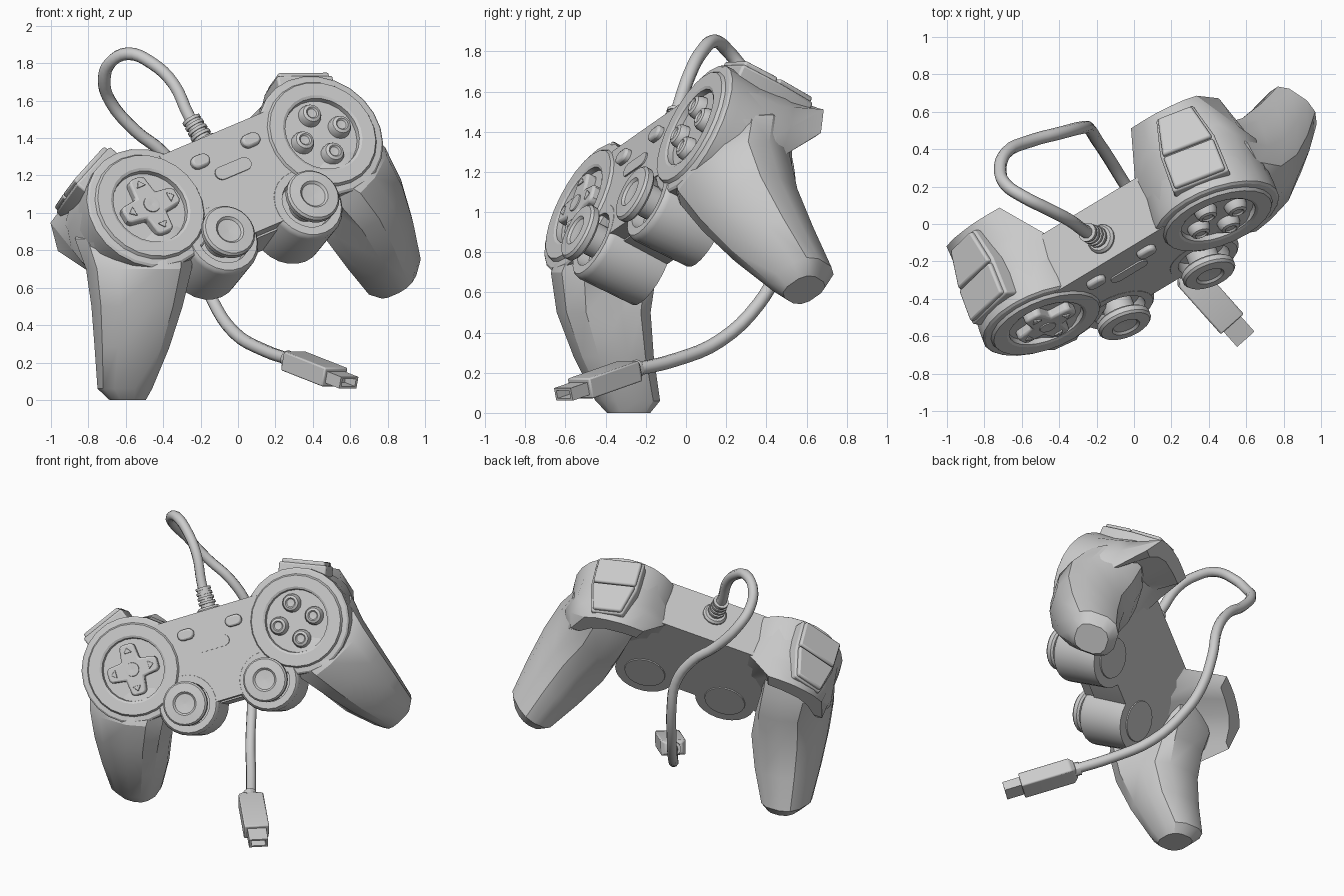
import bpy, bmesh
from math import sin, cos, pi, radians
from mathutils import Matrix, Vector

if "Cube" in bpy.data.objects:
    bpy.data.objects.remove(bpy.data.objects["Cube"])

# Controller frame: u along the face, v up the face, w out of the face
M = Matrix(((0.805, -0.497, 0.325, -0.005), (0.485, 0.240, -0.840, -0.265),
            (0.340, 0.834, 0.435, 1.235), (0, 0, 0, 1)))
FLIP = Matrix.Diagonal((-1, 1, 1, 1))
SIDES = (("right", M), ("left", M @ FLIP))


def make(name, verts, faces, mat=M, bevel=0, angle=30):
    me = bpy.data.meshes.new(name)
    me.from_pydata([mat @ Vector(v) for v in verts], [], faces)
    bm = bmesh.new()
    bm.from_mesh(me)
    bmesh.ops.remove_doubles(bm, verts=bm.verts, dist=0.0005)
    bmesh.ops.recalc_face_normals(bm, faces=bm.faces)
    bm.to_mesh(me)
    bm.free()
    ob = bpy.data.objects.new(name, me)
    bpy.context.collection.objects.link(ob)
    if bevel:
        m = ob.modifiers.new("bevel", 'BEVEL')
        m.width, m.segments, m.limit_method, m.angle_limit = bevel, 2, 'ANGLE', radians(35)
    bpy.ops.object.select_all(action='DESELECT')
    ob.select_set(True)
    bpy.context.view_layer.objects.active = ob
    bpy.ops.object.shade_smooth_by_angle(angle=radians(angle))
    return ob


def loft(name, rings, mat=M, bevel=0, angle=30):
    n = len(rings[0])
    faces = [(i * n + j, i * n + (j + 1) % n, (i + 1) * n + (j + 1) % n, (i + 1) * n + j)
             for i in range(len(rings) - 1) for j in range(n)]
    faces += [tuple(range(n)), tuple(range((len(rings) - 1) * n, len(rings) * n))]
    return make(name, [p for r in rings for p in r], faces, mat, bevel, angle)


def lathe(name, profile, at, mat=M, n=24, angle=30):
    # profile of (radius, w) turned about the w axis
    t = mat @ Matrix.Translation(at)
    return loft(name, [[(r * cos(2 * pi * k / n), r * sin(2 * pi * k / n), w) for k in range(n)]
                       for r, w in profile], t, 0, angle)


def prism(name, poly, w0, w1, mat=M, bevel=0):
    return loft(name, [[(u, v, w) for u, v in poly] for w in (w0, w1)], mat, bevel)


def pill(cu, cv, hl, r, n=8):
    return [(cu + s * hl + r * cos(a), cv + r * sin(a))
            for s, a0 in ((1, -pi / 2), (-1, pi / 2)) for a in [a0 + pi * k / n for k in range(n + 1)]]


# Central face plate and rear shell
half = [(0.36, 0.24), (0.36, -0.12), (0.13, -0.2), (0.11, -0.36)]
prism("face_plate", half + [(-u, v) for u, v in reversed(half)], -0.2, -0.02)
back = [(0.5, 0.24), (0.55, -0.25), (0.42, -0.34), (0.1, -0.37)]
prism("rear_shell", back + [(-u, v) for u, v in reversed(back)], -0.36, -0.1)

# Shoulder rings: round at the face, thin curved lip at the back
ang = [radians(145 - 30 * k) for k in range(12)]


def arc(upper, lower):
    return [(0.571 + (upper if k < 7 else lower) * cos(a), (upper if k < 7 else lower) * sin(a))
            for k, a in enumerate(ang)]


lip = [(.437, .357), (.52, .36), (.6, .358), (.68, .345), (.76, .325), (.83, .29), (.88, .13),
       (.82, .13), (.76, .2), (.68, .245), (.56, .265), (.46, .27)]
mid = arc(0.36, 0.27)
hollow = [tuple(a + (b - a) * (0.3 if k < 7 else 0.75) for a, b in zip(mid[k], lip[k])) for k in range(12)]
shoulder = [[(u, v, w) for u, v in ring] for w, ring in
            ((-0.05, arc(0.34, 0.34)), (-0.33, mid), (-0.40, hollow), (-0.57, lip))]

# Grip sections, measured level on the left side: height, centre x and y, half sizes, inner rear width
grip = [(0, -.59, -.285, .10, .11, 1), (.06, -.605, -.29, .15, .165, 1), (.28, -.567, -.36, .205, .205, 1),
        (.5, -.54, -.41, .25, .24, .9), (.7, -.53, -.41, .29, .27, .5), (.86, -.55, -.37, .33, .235, .3),
        (1.05, -.56, -.30, .25, .13, .3)]


def sq(x):
    return abs(x) ** 0.75 * (1 if x > 0 else -1)


to_left = (M @ FLIP).inverted()
grip_rings = [[to_left @ Vector((cx + hx * sq(cos(a)) * (k if 0 < a < pi / 2 else 1), cy + hy * sq(sin(a)), z))
               for a in [2 * pi * (j + 0.5) / 12 for j in range(12)]] for z, cx, cy, hx, hy, k in grip]

for side, m in SIDES:
    loft(side + "_shoulder", shoulder, m)
    loft(side + "_grip", grip_rings, m)

    # Raised face disc with a recessed well
    lathe(side + "_face_disc", [(0.33, -0.36), (0.352, -0.09), (0.352, -0.035), (0.34, -0.025), (0.31, -0.022),
                                (0.3, -0.005), (0.225, -0.005), (0.21, -0.012), (0.206, -0.04), (0.001, -0.04)],
          (0.571, 0, 0), m, 24, 20)

    # Thumb stick: barrel housing, stem with mushroom cap, rear disc
    at = (0.28, -0.32, 0)
    lathe(side + "_stick_housing", [(0.001, -0.36), (0.2, -0.36), (0.207, -0.05), (0.2, -0.03), (0.19, -0.019),
                                    (0.145, -0.019), (0.135, -0.08), (0.001, -0.08)], at, m)
    lathe(side + "_stick", [(0.001, -0.08), (0.085, -0.08), (0.085, 0.025), (0.135, 0.03), (0.148, 0.042),
                            (0.148, 0.07), (0.137, 0.083), (0.078, 0.088), (0.066, 0.076), (0.001, 0.07)],
          at, m)
    lathe(side + "_rear_disc", [(0.001, -0.367), (0.135, -0.367), (0.14, -0.35), (0.001, -0.35)], at, m)

    # Two trigger buttons on a tangent frame over the shoulder, with a surround
    t, n = Vector((.93, -.37, 0)), Vector((.37, .93, 0))
    c = Vector((0.695, 0.335, 0))
    for name, h, outline in (
            ("surround", .022, ((-.16, -.08), (.16, -.08), (.155, -.31), (.105, -.52), (-.105, -.52), (-.155, -.31))),
            ("front_trigger", .046, ((-.145, -.09), (.145, -.09), (.142, -.285), (-.142, -.285))),
            ("rear_trigger", .046, ((-.142, -.295), (.142, -.295), (.095, -.51), (-.095, -.51)))):
        rings = [[c + t * s + n * d + Vector((0, 0, w)) for s, w in outline] for d in (-0.08, h)]
        loft(side + "_" + name, rings, m, 0.012)

    # Small middle button
    prism(side + "_middle_button", pill(0.167, 0.12, 0.02, 0.036), -0.06, 0.012, m, 0.012)

# Centre slot button
prism("centre_slot", pill(-0.01, 0.015, 0.078, 0.037), -0.06, -0.012)

# Four action buttons with dimples
for k in range(4):
    a = k * pi / 2
    lathe("action_button_%d" % k, [(0.001, -0.06), (0.064, -0.06), (0.06, -0.015), (0.05, 0.006), (0.034, 0.013),
                                   (0.026, 0.004), (0.001, 0.002)],
          (0.571 + 0.122 * cos(a), 0.122 * sin(a), 0), M, 16, 40)

# Direction pad: cross, centre dimple ring and arrow marks
pad = M @ Matrix.Translation((-0.571, 0, -0.004))
cross = []
for k in range(4):
    r = Matrix.Rotation(k * pi / 2, 2)
    cross += [tuple(r @ Vector(p)) for p in ((.062, -.062), (.11, -.056), (.158, -.05), (.172, -.03),
                                             (.172, .03), (.158, .05), (.11, .056))]
    arrow = [tuple(r @ Vector(p)) for p in ((.148, 0), (.112, .028), (.112, -.028))]
    prism("pad_arrow_%d" % k, arrow, 0, 0.023, pad, 0.004)
prism("direction_pad", cross, -0.05, 0.014, pad, 0.015)
lathe("pad_centre", [(0.001, 0), (0.05, 0), (0.045, 0.02), (0.034, 0.021), (0.001, 0.016)], (0, 0, 0), pad, 16)

# Cable strain relief: base collar and ribs
relief = M @ Matrix.Translation((0, 0.235, -0.15)) @ Matrix.Rotation(-pi / 2, 4, 'X')
ribs = [(0.001, -0.03), (0.08, -0.03), (0.08, 0.015), (0.068, 0.03), (0.048, 0.03)]
for k in range(4):
    z = 0.05 + k * 0.032
    ribs += [(0.046, z), (0.058 - k * 0.002, z), (0.058 - k * 0.002, z + 0.017), (0.046, z + 0.017)]
lathe("strain_relief", ribs + [(0.001, 0.163)], (0, 0, 0), relief, 16)

# Cable
path = [(-.203, -.067, 1.42), (-.263, -.038, 1.52), (-.345, .02, 1.69), (-.46, .08, 1.80), (-.59, .145, 1.851),
        (-.685, .21, 1.80), (-.715, .285, 1.71), (-.685, .38, 1.60), (-.55, .445, 1.44), (-.4, .485, 1.32),
        (-.28, .515, 1.14), (-.24, .51, .92), (-.2, .45, .7), (-.14, .36, .54), (-.02, .17, .36),
        (.14, -.05, .265), (.30, -.28, .21)]
cu = bpy.data.curves.new("cable", 'CURVE')
cu.dimensions, cu.bevel_depth, cu.bevel_resolution, cu.resolution_u = '3D', 0.034, 2, 4
sp = cu.splines.new('BEZIER')
sp.bezier_points.add(len(path) - 1)
for bp, p in zip(sp.bezier_points, path):
    bp.co = p
    bp.handle_left_type = bp.handle_right_type = 'AUTO'
cable = bpy.data.objects.new("cable", cu)
bpy.context.collection.objects.link(cable)
bpy.ops.object.select_all(action='DESELECT')
cable.select_set(True)
bpy.context.view_layer.objects.active = cable
bpy.ops.object.convert(target='MESH')
bpy.ops.object.shade_smooth()

# Cable plug: collar, body and hollow metal tip
a = Vector((0.28, -0.26, 0.215))
d = (Vector((0.61, -0.63, 0.085)) - a).normalized()
s = d.cross(Vector((0, 0, 1))).normalized()
P = Matrix((s, s.cross(d), d)).transposed().to_4x4()
P.translation = a


def box_ring(x, y, z):
    return [(-x, -y, z), (x, -y, z), (x, y, z), (-x, y, z)]


lathe("plug_collar", [(0.001, -0.03), (0.045, -0.03), (0.045, 0.03), (0.001, 0.03)], (0, 0, 0), P, 12)
loft("plug_body", [box_ring(0.055, 0.036, 0), box_ring(0.082, 0.052, 0.03), box_ring(0.082, 0.052, 0.37)], P, 0.008)
loft("plug_tip", [box_ring(0.062, 0.032, 0.36), box_ring(0.062, 0.032, 0.485), box_ring(0.048, 0.02, 0.485),
                  box_ring(0.048, 0.02, 0.4)], P)
